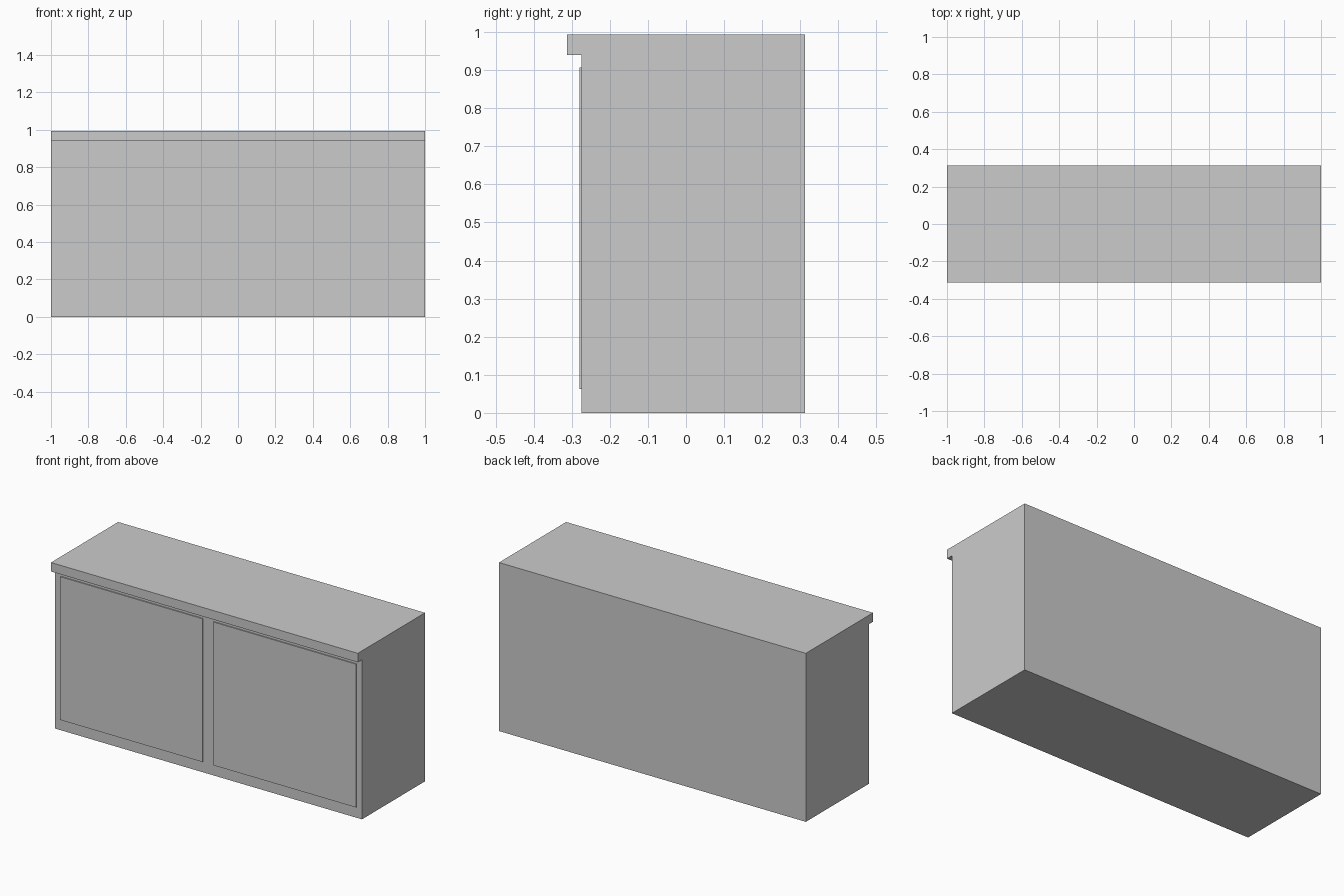
import bpy
import bmesh

cube = bpy.data.objects.get("Cube")
if cube:
    bpy.data.objects.remove(cube, do_unlink=True)

grey = bpy.data.materials.new("plain_grey")
grey.use_nodes = True
grey.diffuse_color = (0.6, 0.6, 0.6, 1)
grey.node_tree.nodes["Principled BSDF"].inputs["Base Color"].default_value = (0.6, 0.6, 0.6, 1)


def extrude_profile(name, profile, x0, x1):
    """Sweep a closed (y, z) side profile along x."""
    bm = bmesh.new()
    face = bm.faces.new([bm.verts.new((x0, y, z)) for y, z in profile])
    swept = bmesh.ops.extrude_face_region(bm, geom=[face])["geom"]
    verts = [v for v in swept if isinstance(v, bmesh.types.BMVert)]
    bmesh.ops.translate(bm, verts=verts, vec=(x1 - x0, 0, 0))
    bmesh.ops.recalc_face_normals(bm, faces=bm.faces[:])
    mesh = bpy.data.meshes.new(name)
    bm.to_mesh(mesh)
    bm.free()
    mesh.materials.append(grey)
    obj = bpy.data.objects.new(name, mesh)
    bpy.context.collection.objects.link(obj)
    return obj


BACK, FRONT, LIP = 0.3125, -0.274, -0.3125
TOP, LIP_BOTTOM = 0.993, 0.94

# Cabinet body with the overhanging front edge of the worktop
extrude_profile("cabinet_body", [
    (BACK, 0), (BACK, TOP), (LIP, TOP),
    (LIP, LIP_BOTTOM), (FRONT, LIP_BOTTOM), (FRONT, 0)], -1, 1)

# Two thin raised door panels
DOOR_FACE, DOOR_BOTTOM, DOOR_TOP = -0.28, 0.063, 0.907
door = [(FRONT, DOOR_BOTTOM), (FRONT, DOOR_TOP),
        (DOOR_FACE, DOOR_TOP), (DOOR_FACE, DOOR_BOTTOM)]
for name, x0, x1 in (("right_door", -0.965, -0.035), ("left_door", 0.035, 0.965)):
    extrude_profile(name, door, x0, x1)
